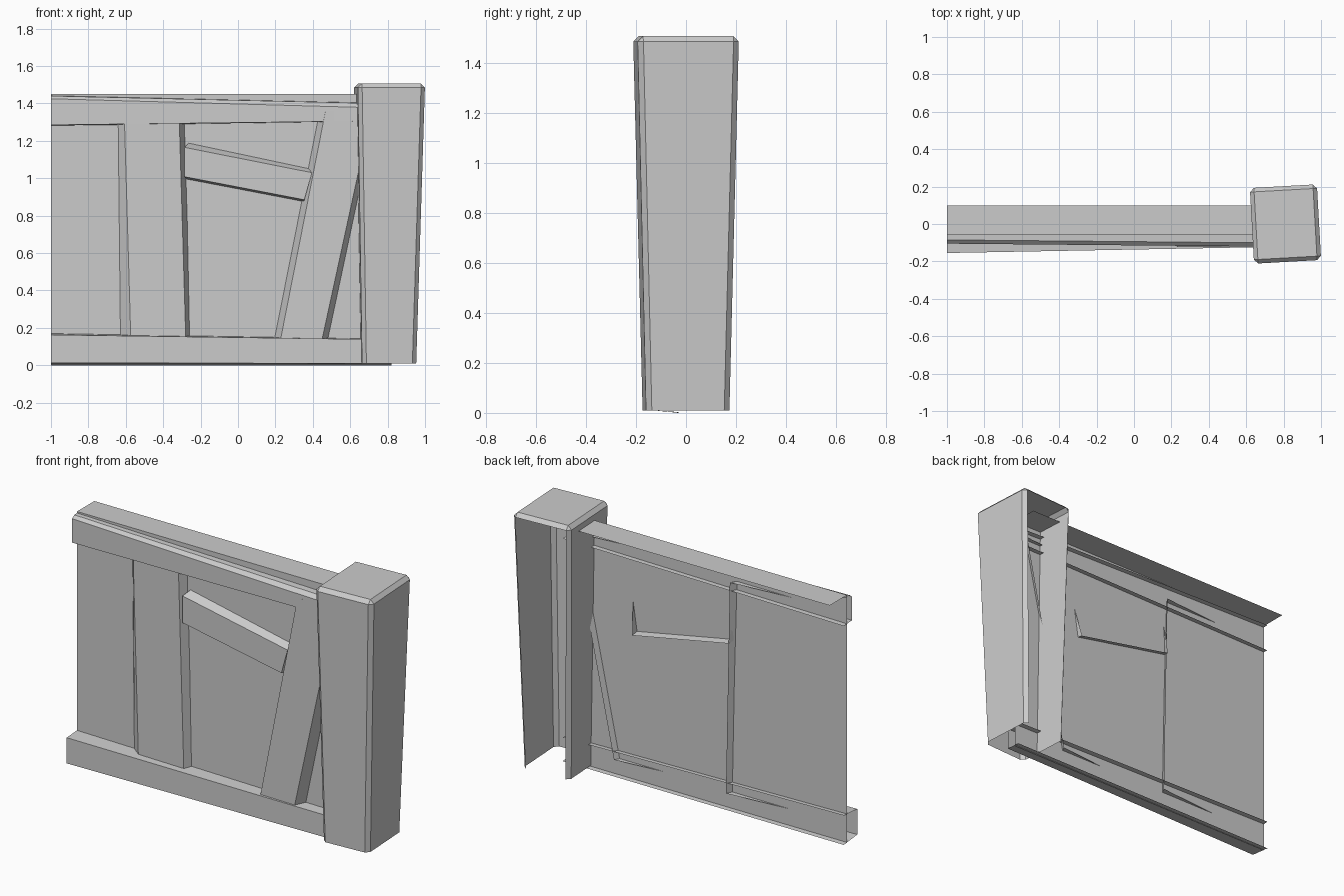
import bpy, bmesh
from mathutils import Matrix, Vector

if "Cube" in bpy.data.objects:
    bpy.data.objects.remove(bpy.data.objects["Cube"])

WALL_Y = -0.06
END_X = 0.82      # wall and rails end inside the post


def make(name, verts, faces):
    mesh = bpy.data.meshes.new(name)
    mesh.from_pydata(verts, [], faces)
    obj = bpy.data.objects.new(name, mesh)
    bpy.context.collection.objects.link(obj)
    return obj


def loft_rail(name, left, right, x0=-1.0, x1=0.62):
    """Open (y, z) profile lofted from x0 towards x1, extended to END_X."""
    t = (END_X - x0) / (x1 - x0)
    a = [Vector((x0, y, z)) for y, z in left]
    b = [p.lerp(Vector((x1, y, z)), t) for p, (y, z) in zip(a, right)]
    n = len(a)
    return make(name, a + b, [(i, i + n, i + n + 1, i + 1) for i in range(n - 1)])


def plank(name, front, back, front_y, back_ys):
    """Front board with four flared sides and an open back; corners as (x, z),
    counter-clockwise from bottom left."""
    verts = [(x, front_y, z) for x, z in front]
    verts += [(x, y, z) for (x, z), y in zip(back, back_ys)]
    sides = [(i, i + 4, (i + 1) % 4 + 4, (i + 1) % 4) for i in range(4)]
    return make(name, verts, [(0, 1, 2, 3)] + sides)


# Flat wall panel and the coping strip along its top
make("wall_panel",
     [(-1, WALL_Y, 0), (END_X, WALL_Y, 0), (END_X, WALL_Y, 1.45), (-1, WALL_Y, 1.45)],
     [(0, 1, 2, 3)])
make("coping",
     [(-1, WALL_Y, 1.45), (END_X, WALL_Y, 1.45), (END_X, 0.1, 1.45), (-1, 0.1, 1.45)],
     [(0, 1, 2, 3)])

# Uneven rails, open at the back
loft_rail("top_rail",
          [(-.03, 1.28), (-.105, 1.285), (-.105, 1.425), (-.085, 1.44), (-.03, 1.443)],
          [(-.03, 1.303), (-.12, 1.305), (-.12, 1.38), (-.10, 1.403), (-.03, 1.406)])
loft_rail("bottom_rail",
          [(-.03, 0.0), (-.155, 0.013), (-.155, 0.163), (-.03, 0.172)],
          [(-.03, 0.003), (-.125, 0.01), (-.125, 0.14), (-.03, 0.145)])

# Crooked planks; one long side of each pokes through the wall
plank("upright_plank",
      [(-.572, .10), (-.278, .10), (-.315, 1.34), (-.608, 1.34)],
      [(-.628, .10), (-.241, .10), (-.266, 1.34), (-.641, 1.34)],
      -.102, [WALL_Y, -.025, -.025, WALL_Y])
plank("leaning_plank",
      [(.22, .10), (.441, .10), (.715, 1.36), (.468, 1.36)],
      [(.187, .10), (.487, .10), (.755, 1.36), (.437, 1.36)],
      -.119, [WALL_Y, -.03, -.03, WALL_Y])
plank("cross_plank",
      [(-.285, 1.008), (.355, .885), (.395, 1.03), (-.285, 1.165)],
      [(-.265, .985), (.362, .865), (.385, 1.05), (-.265, 1.188)],
      -.106, [-.02, -.02, WALL_Y, WALL_Y])

# Tapered, slightly turned post with bevelled edges, open at back and bottom
bm = bmesh.new()
turn = Matrix.Rotation(0.056, 3, 'Z')
rings = []
for cx, hx, hy, z in ((.80, .145, .167, .01), (.81, .18, .203, 1.507)):
    rings.append([bm.verts.new(turn @ Vector((sx * hx, sy * hy, 0)) + Vector((cx, 0, z)))
                  for sx, sy in ((-1, -1), (1, -1), (1, 1), (-1, 1))])
low, top = rings
bm.faces.new(low[::-1])
bm.faces.new(top)
for i in range(4):
    j = (i + 1) % 4
    bm.faces.new((low[i], low[j], top[j], top[i]))
edges = [e for e in bm.edges if max(v.co.z for v in e.verts) > 1]
bmesh.ops.bevel(bm, geom=edges, offset=0.022, segments=1, affect='EDGES')
bm.normal_update()
hidden = [f for f in bm.faces if f.normal.y > 0.95 or f.normal.z < -0.95]
bmesh.ops.delete(bm, geom=hidden, context='FACES')
post = make("post", [], [])
bm.to_mesh(post.data)
bm.free()
